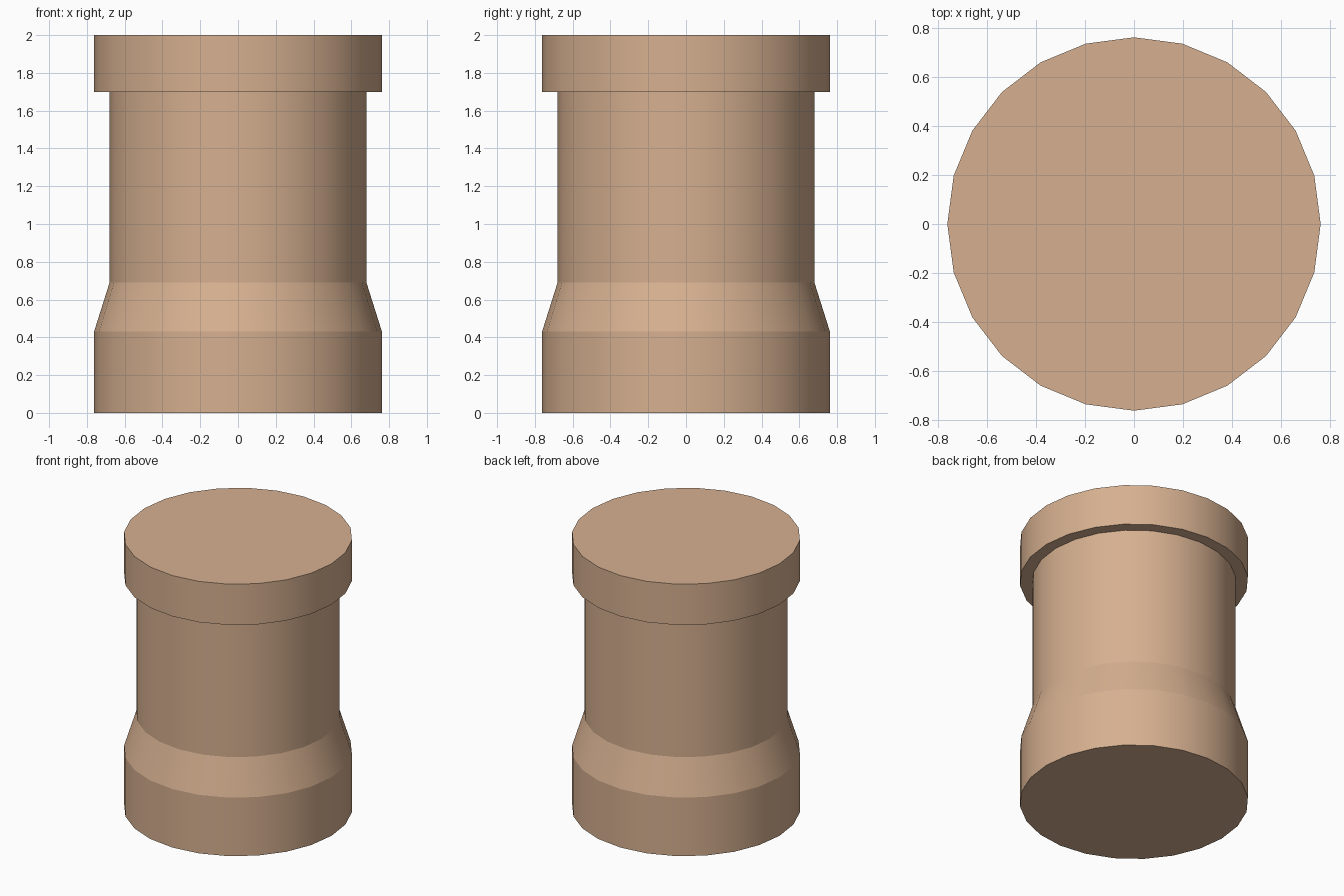
import bpy, bmesh, math

if "Cube" in bpy.data.objects:
    bpy.data.objects.remove(bpy.data.objects["Cube"])

SIDES = 24

clay = bpy.data.materials.new("tan clay")
clay.diffuse_color = (0.672, 0.434, 0.279, 1)
clay.use_nodes = True
clay.node_tree.nodes["Principled BSDF"].inputs["Base Color"].default_value = clay.diffuse_color


def lathe(name, profile):
    """Turn (radius, z) points around z, closed with flat discs at both ends."""
    bm = bmesh.new()
    rings = [[bm.verts.new((r * math.cos(a), r * math.sin(a), z))
              for a in (2 * math.pi * i / SIDES for i in range(SIDES))]
             for r, z in profile]
    for low, high in zip(rings, rings[1:]):
        for i in range(SIDES):
            j = (i + 1) % SIDES
            bm.faces.new((low[i], low[j], high[j], high[i])).smooth = True
    bm.faces.new(rings[0][::-1])
    bm.faces.new(rings[-1])
    # Crisp horizontal rims, smooth around the sides
    for e in bm.edges:
        e.smooth = abs(e.verts[0].co.z - e.verts[1].co.z) > 1e-4
    mesh = bpy.data.meshes.new(name)
    bm.to_mesh(mesh)
    bm.free()
    mesh.materials.append(clay)
    obj = bpy.data.objects.new(name, mesh)
    bpy.context.collection.objects.link(obj)
    return obj


# One stepped body: wide base, tapered shoulder, narrow shaft, overhanging cap
lathe("chimney_pot", [(0.762, 0), (0.762, 0.43), (0.68, 0.69),
                      (0.68, 1.70), (0.762, 1.70), (0.762, 2.0)])
